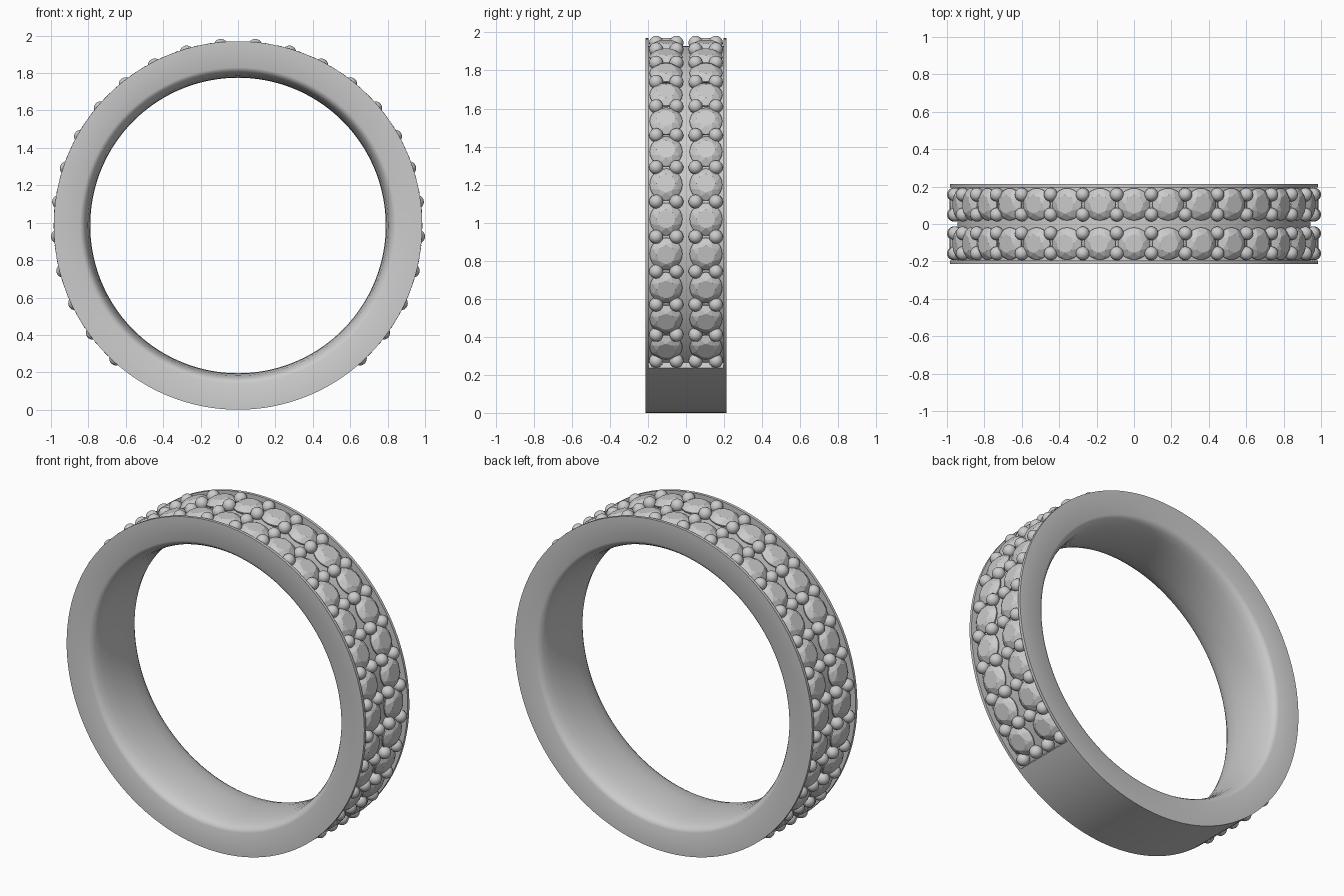
import bpy, bmesh
from math import sin, cos, pi, radians
from mathutils import Matrix, Vector

if "Cube" in bpy.data.objects:
    bpy.data.objects.remove(bpy.data.objects["Cube"])

R, BED, CZ = 0.985, 0.945, 0.985      # outer radius, channel floor radius, ring centre height
HALF, LIP = 0.213, 0.196              # half width of band, half width of channel
STEP, N = radians(11), 12             # stone spacing, stones each side of the top
END = radians(139.6)                  # channel end, measured from the top
ROW = 0.105                           # y of each stone row


def finish(bm, name, smooth=None):
    bmesh.ops.recalc_face_normals(bm, faces=bm.faces)
    me = bpy.data.meshes.new(name)
    bm.to_mesh(me)
    bm.free()
    ob = bpy.data.objects.new(name, me)
    bpy.context.collection.objects.link(ob)
    if smooth:
        bpy.ops.object.select_all(action='DESELECT')
        ob.select_set(True)
        bpy.context.view_layer.objects.active = ob
        bpy.ops.object.shade_smooth_by_angle(angle=radians(smooth))
    return ob


def on_ring(a, y, r):
    """Placement at angle a from the top, local z pointing outward."""
    return (Matrix.Translation((0, 0, CZ)) @ Matrix.Rotation(a, 4, 'Y')
            @ Matrix.Translation((0, y, r)))


# Band: comfort-fit profile swept round, with a recessed channel along the stones
inner = [(0.213, 0.845), (0.205, 0.828), (0.185, 0.815), (0.15, 0.803), (0.08, 0.793)]
inner = inner + [(0, 0.79)] + [(-y, r) for y, r in reversed(inner)]


def section(bed):
    return [(-HALF, R), (-LIP, R), (-LIP, bed), (LIP, bed), (LIP, R), (HALF, R)] + inner


bm = bmesh.new()
stations = [(-END + 2 * END * i / 100, BED) for i in range(101)]
stations += [(END + (2 * pi - 2 * END) * i / 30, R) for i in range(31)]
loops = [[bm.verts.new(on_ring(a, y, r).translation) for y, r in section(bed)]
         for a, bed in stations]
for i, lo in enumerate(loops):
    nx = loops[(i + 1) % len(loops)]
    for j in range(len(lo)):
        k = (j + 1) % len(lo)
        bm.faces.new((lo[j], lo[k], nx[k], nx[j]))
bmesh.ops.remove_doubles(bm, verts=bm.verts, dist=1e-5)
finish(bm, "band", 35)

# Round-cut stones: table, crown break, girdle and pavilion point
G = 0.086


def ring(n, r, z, off=0.0):
    return [Vector((r * cos(2 * pi * (i + off) / n), r * sin(2 * pi * (i + off) / n), z))
            for i in range(n)]


cut = (ring(8, G * 0.58, 0.030) + ring(8, G * 0.84, 0.0175, 0.5)
       + ring(24, G, 0.003) + ring(24, G, -0.003) + [Vector((0, 0, -0.075))])
bm = bmesh.new()
for side in (-1, 1):
    for k in range(-N, N + 1):
        m = on_ring(k * STEP, side * ROW, 0.955)
        vs = [bm.verts.new(m @ p) for p in cut]
        bmesh.ops.convex_hull(bm, input=vs)
finish(bm, "stones")

# Beads holding the stones, two between each neighbouring pair in both rows
bm = bmesh.new()
for y in (-0.157, -0.05, 0.05, 0.157):
    for k in range(-N - 1, N + 1):
        bmesh.ops.create_uvsphere(bm, u_segments=16, v_segments=10, radius=0.037,
                                  matrix=on_ring((k + 0.5) * STEP, y, 0.965))
finish(bm, "setting_beads", 60)
